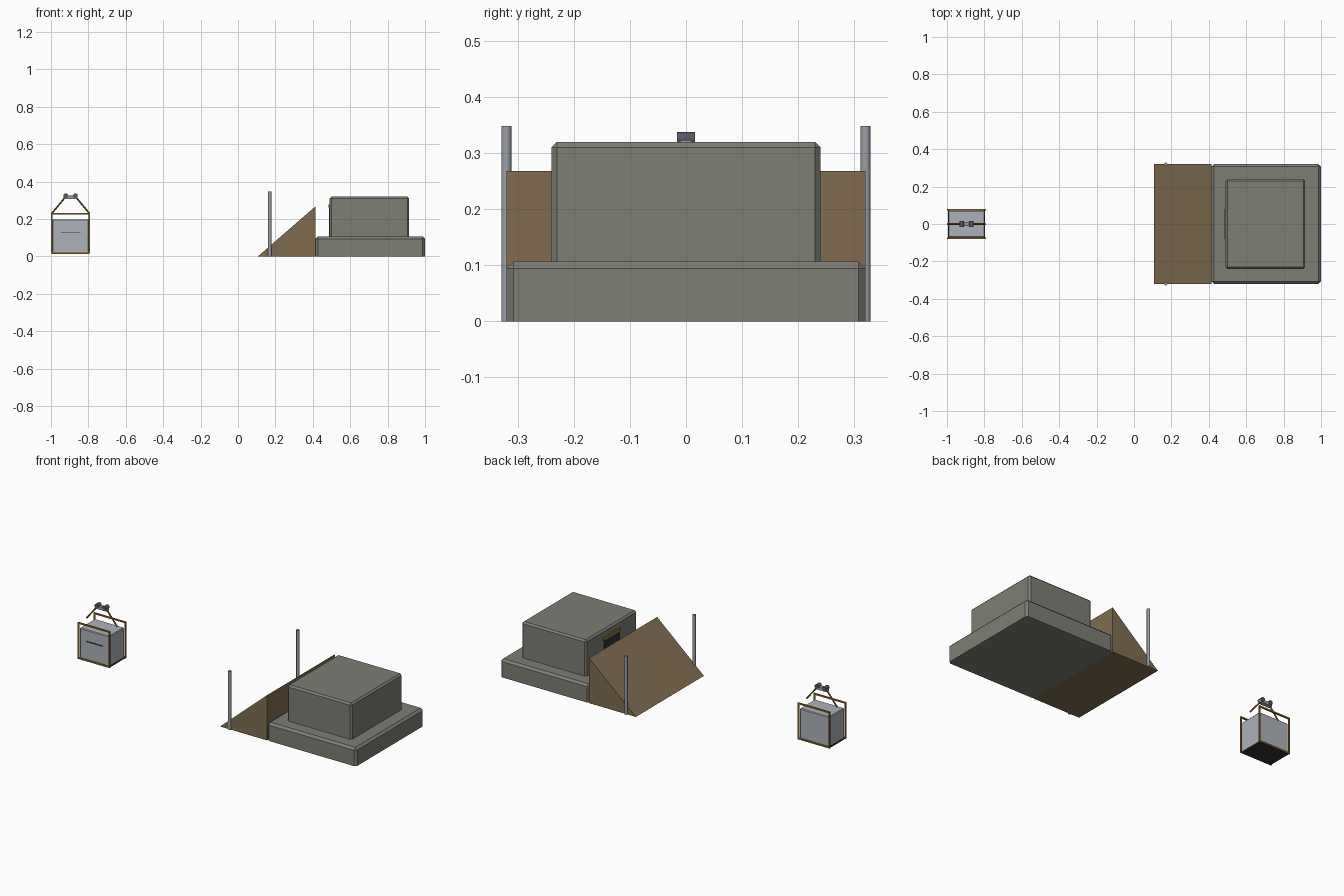
import bpy, bmesh, math
from mathutils import Vector

if "Cube" in bpy.data.objects:
    bpy.data.objects.remove(bpy.data.objects["Cube"])


def material(name, rgb):
    m = bpy.data.materials.new(name)
    m.diffuse_color = (*rgb, 1)
    m.use_nodes = True
    m.node_tree.nodes["Principled BSDF"].inputs["Base Color"].default_value = m.diffuse_color
    return m


CONCRETE = material("concrete", (0.205, 0.209, 0.178))
EARTH = material("brown ramp", (0.216, 0.152, 0.082))
PANEL = material("light grey panel", (0.42, 0.445, 0.49))
STEEL = material("steel", (0.33, 0.345, 0.375))
GOLD = material("ochre frame", (0.33, 0.18, 0.03))
DARK = material("dark rubber", (0.03, 0.031, 0.036))
WHEEL = material("dark blue grey", (0.095, 0.1, 0.125))


def finish(name, bm, mat):
    bmesh.ops.recalc_face_normals(bm, faces=bm.faces)
    me = bpy.data.meshes.new(name)
    bm.to_mesh(me)
    bm.free()
    me.materials.append(mat)
    ob = bpy.data.objects.new(name, me)
    bpy.context.collection.objects.link(ob)
    return ob


def box(name, x, y, z, mat, bevel=0.0):
    """Box from (min, max) ranges; bevels every edge except those on the bottom."""
    bm = bmesh.new()
    bmesh.ops.create_cube(bm, size=1)
    for v in bm.verts:
        v.co = Vector([r[0] if c < 0 else r[1] for c, r in zip(v.co, (x, y, z))])
    if bevel:
        edges = [e for e in bm.edges if max(v.co.z for v in e.verts) > z[0] + 1e-5]
        bmesh.ops.bevel(bm, geom=edges, offset=bevel, segments=1, affect='EDGES')
    return finish(name, bm, mat)


def rod(name, a, b, radius, mat, sides=8):
    """Cylinder between two points."""
    a, b = Vector(a), Vector(b)
    d = b - a
    bm = bmesh.new()
    bmesh.ops.create_cone(bm, cap_ends=True, segments=sides, radius1=radius,
                          radius2=radius, depth=d.length)
    rot = d.to_track_quat('Z', 'Y').to_matrix()
    for v in bm.verts:
        v.co = rot @ v.co + (a + b) / 2
    ob = finish(name, bm, mat)
    if sides > 8:
        for p in ob.data.polygons:
            p.use_smooth = len(p.vertices) == 4
        for e in ob.data.edges:
            va, vb = (ob.data.vertices[i].co for i in e.vertices)
            e.use_edge_sharp = abs((va - vb).normalized().dot(d.normalized())) < 0.5
    return ob


# Bunker: stepped concrete blocks
box("bunker_base", (0.414, 1.0), (-0.32, 0.32), (0, 0.107), CONCRETE, 0.013)
box("bunker_upper", (0.49, 0.915), (-0.24, 0.24), (0.1, 0.32), CONCRETE, 0.01)

# Doorway facing the ramp, with its lintel
box("doorway", (0.486, 0.492), (-0.072, 0.072), (0.107, 0.262), DARK)
box("door_lintel", (0.483, 0.495), (-0.08, 0.08), (0.261, 0.277), GOLD)

# Ramp wedge
bm = bmesh.new()
profile = [(0.106, 0), (0.414, 0), (0.414, 0.268)]
face = bm.faces.new([bm.verts.new((x, -0.32, z)) for x, z in profile])
ext = bmesh.ops.extrude_face_region(bm, geom=[face])
for v in [g for g in ext["geom"] if isinstance(g, bmesh.types.BMVert)]:
    v.co.y = 0.32
finish("ramp", bm, EARTH)

# Poles at the foot of the ramp
for side, label in ((-1, "front"), (1, "back")):
    rod(label + "_pole", (0.17, 0.32 * side, 0), (0.17, 0.32 * side, 0.348), 0.009, STEEL, 16)

# Hanging cabin
CX = -0.895
box("cabin_body", (CX - 0.097, CX + 0.097), (-0.071, 0.071), (0.02, 0.198), PANEL, 0.004)
box("cabin_floor", (CX - 0.099, CX + 0.099), (-0.073, 0.073), (0.013, 0.022), DARK)
box("cabin_slot", (CX - 0.052, CX + 0.052), (-0.074, -0.07), (0.127, 0.132), DARK)

# Cabin frame: posts and rails at front and back
T = 0.004


def bar_box(name, x, y, z):
    box(name, x, y, z, GOLD)


for s, label in ((-1, "front"), (1, "back")):
    y = (0.075 * s - T, 0.075 * s + T)
    for level, z in (("top", 0.228), ("bottom", 0.019)):
        bar_box(f"{label}_{level}_rail", (CX - 0.105, CX + 0.105), y, (z - T, z + T))
    for t, hand in ((-1, "left"), (1, "right")):
        px = CX + 0.101 * t
        bar_box(f"{label}_{hand}_post", (px - T, px + T), y, (0.015, 0.232))

# Hanger arms and trolley
for t, hand in ((-1, "left"), (1, "right")):
    rod(hand + "_hanger_arm", (CX + 0.101 * t, 0, 0.229), (CX + 0.033 * t, 0, 0.312), 0.0045, GOLD)
    wx = CX + 0.026 * t
    rod(hand + "_trolley_wheel", (wx, -0.016, 0.325), (wx, 0.016, 0.325), 0.0125, WHEEL, 14)
box("trolley_bar", (CX - 0.038, CX + 0.038), (-0.012, 0.012), (0.307, 0.326), STEEL, 0.002)
